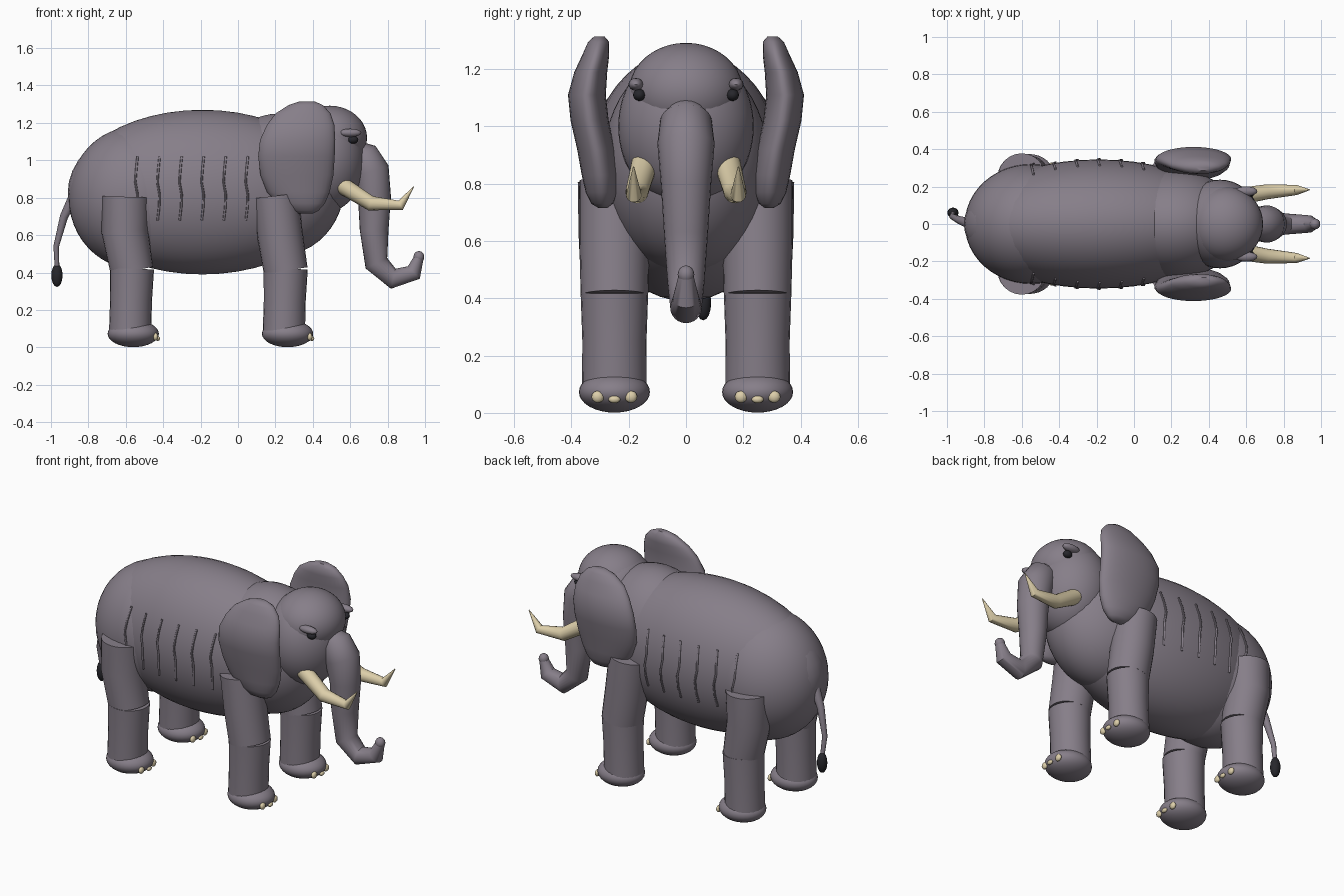
import bpy, bmesh, math
from mathutils import Vector, Matrix

if "Cube" in bpy.data.objects:
    bpy.data.objects.remove(bpy.data.objects["Cube"])


def material(name, rgb):
    m = bpy.data.materials.new(name)
    m.diffuse_color = (*rgb, 1)
    m.use_nodes = True
    m.node_tree.nodes["Principled BSDF"].inputs["Base Color"].default_value = m.diffuse_color
    return m


SKIN = material("skin", (0.24, 0.21, 0.25))
IVORY = material("ivory", (0.72, 0.62, 0.40))
DARK = material("dark", (0.02, 0.02, 0.025))


def finish(bm, name, mat):
    bmesh.ops.recalc_face_normals(bm, faces=bm.faces)
    me = bpy.data.meshes.new(name)
    bm.to_mesh(me)
    bm.free()
    me.materials.append(mat)
    me.shade_smooth()
    me.set_sharp_from_angle(angle=math.radians(45))
    ob = bpy.data.objects.new(name, me)
    bpy.context.collection.objects.link(ob)
    return ob


def ball(name, c, r, mat=SKIN, seg=32):
    bm = bmesh.new()
    bmesh.ops.create_uvsphere(bm, u_segments=seg, v_segments=seg // 2, radius=1)
    bmesh.ops.transform(bm, matrix=Matrix.Translation(c) @ Matrix.Diagonal((*r, 1)), verts=bm.verts)
    return finish(bm, name, mat)


def loft(name, rings, mat):
    bm = bmesh.new()
    loops = [[bm.verts.new(p) for p in ring] for ring in rings]
    for a, b in zip(loops, loops[1:]):
        for i in range(len(a)):
            j = (i + 1) % len(a)
            bm.faces.new((a[i], a[j], b[j], b[i]))
    bm.faces.new(loops[0])
    bm.faces.new(loops[-1])
    return finish(bm, name, mat)


def tube(name, path, mat=SKIN, seg=24):
    """path entries: x, y, z, radius"""
    pts = [Vector(p[:3]) for p in path]
    rings = []
    for i, p in enumerate(pts):
        t = Vector()
        if i > 0:
            t += (p - pts[i - 1]).normalized()
        if i < len(pts) - 1:
            t += (pts[i + 1] - p).normalized()
        t.normalize()
        u = t.cross(Vector((0, 1, 0))).normalized()
        v = t.cross(u)
        angs = [2 * math.pi * k / seg for k in range(seg)]
        rings.append([p + path[i][3] * (u * math.cos(a) + v * math.sin(a)) for a in angs])
    return loft(name, rings, mat)


# Torso and head masses
BC, BR = (-0.19, 0, 0.83), (0.72, 0.345, 0.44)
ball("body", BC, BR, seg=48)
ball("rump", (-0.55, 0, 0.80), (0.355, 0.32, 0.38), seg=48)
ball("shoulders", (0.22, 0, 0.87), (0.35, 0.29, 0.38), seg=48)
ball("head", (0.46, 0, 1.00), (0.22, 0.237, 0.28), seg=40)
ball("forehead", (0.49, 0, 1.12), (0.20, 0.20, 0.172), seg=40)

# Trunk with rounded root and tip
tube("trunk", [(0.63, 0, 1.05, 0.06), (0.665, 0, 1.02, 0.09), (0.71, 0, 0.94, 0.10),
               (0.73, 0, 0.80, 0.088), (0.728, 0, 0.63, 0.077), (0.74, 0, 0.45, 0.064),
               (0.83, 0, 0.367, 0.055), (0.94, 0, 0.40, 0.046), (0.967, 0, 0.48, 0.026)])
ball("trunk_tip", (0.967, 0, 0.483), (0.029, 0.029, 0.032), seg=16)

# Tail with dark tuft
tube("tail", [(-0.87, 0, 0.82, 0.03), (-0.93, 0.02, 0.70, 0.022),
              (-0.972, 0.04, 0.54, 0.015), (-0.967, 0.06, 0.41, 0.012)], seg=12)
ball("tail_tuft", (-0.968, 0.06, 0.385), (0.03, 0.028, 0.062), DARK, seg=16)

# Ear sections: z, x range, y range
EAR = [(0.715, 0.32, 0.40, 0.275, 0.305), (0.73, 0.28, 0.43, 0.255, 0.33),
       (0.77, 0.21, 0.465, 0.24, 0.35), (0.83, 0.155, 0.49, 0.236, 0.364),
       (0.92, 0.12, 0.51, 0.248, 0.38), (1.02, 0.108, 0.517, 0.27, 0.403),
       (1.11, 0.118, 0.52, 0.28, 0.412), (1.19, 0.155, 0.515, 0.275, 0.39),
       (1.25, 0.20, 0.495, 0.268, 0.362), (1.295, 0.27, 0.455, 0.268, 0.342),
       (1.315, 0.33, 0.41, 0.285, 0.32)]

for s, side in ((-1, "right"), (1, "left")):
    # Ear
    rings = []
    for z, x0, x1, y0, y1 in EAR:
        rings.append([((x0 + x1) / 2 + (x1 - x0) / 2 * math.cos(k * math.pi / 16),
                       s * ((y0 + y1) / 2 + (y1 - y0) / 2 * math.sin(k * math.pi / 16)), z)
                      for k in range(32)])
    loft(side + "_ear", rings, SKIN)

    # Eye and brow
    ball(side + "_eye", (0.615, s * 0.163, 1.11), (0.028, 0.022, 0.021), DARK, seg=16)
    ball(side + "_brow", (0.60, s * 0.175, 1.147), (0.06, 0.026, 0.022), seg=16)

    # Tusk
    tube(side + "_tusk", [(0.55, s * 0.145, 0.87, 0.046), (0.71, s * 0.172, 0.77, 0.04),
                          (0.87, s * 0.182, 0.76, 0.027), (0.94, s * 0.183, 0.86, 0.002)], IVORY, 16)

    # Skin folds on the flank, following the body surface
    for n in range(6):
        x = -0.54 + 0.118 * n
        path = []
        for k, dx in enumerate((0.003, -0.004, -0.009, 0.003, 0.0, -0.008)):
            z = 1.02 - 0.068 * k
            q = 1 - ((x + dx - BC[0]) / BR[0]) ** 2 - ((z - BC[2]) / BR[2]) ** 2
            y = BR[1] * math.sqrt(q)
            if x < -0.4:
                r = 1 - ((x + dx + 0.55) / 0.355) ** 2 - ((z - 0.80) / 0.38) ** 2
                y = max(y, 0.32 * math.sqrt(max(r, 0)))
            path.append((x + dx, s * (y + 0.002), z, 0.006))
        tube(f"{side}_fold_{n + 1}", path, SKIN, 8)

    # Legs, feet and toenails
    y = s * 0.25
    for end, fx, upper in (("front", 0.265, [(0.20, 0.81, 0.122), (0.225, 0.60, 0.122), (0.255, 0.41, 0.118)]),
                           ("back", -0.56, [(-0.60, 0.805, 0.128), (-0.605, 0.62, 0.125), (-0.567, 0.41, 0.115)])):
        leg = f"{end}_{side}"
        tube(leg + "_upper_leg", [(x, y, z, r) for x, z, r in upper])
        lx = upper[-1][0]
        tube(leg + "_lower_leg", [(lx, y, 0.42, 0.118), (lx - 0.005, y, 0.25, 0.112),
                                  (lx - 0.01, y, 0.07, 0.113)])
        ball(leg + "_foot", (fx, y, 0.073), (0.137, 0.124, 0.072))
        for k in (-1, 0, 1):
            mid = k == 0
            ball(f"{leg}_toenail_{k + 2}", (fx + (0.131 if mid else 0.119), y + k * 0.058, 0.047 if mid else 0.056),
                 (0.012, 0.021, 0.013) if mid else (0.014, 0.022, 0.021), IVORY, 12)
